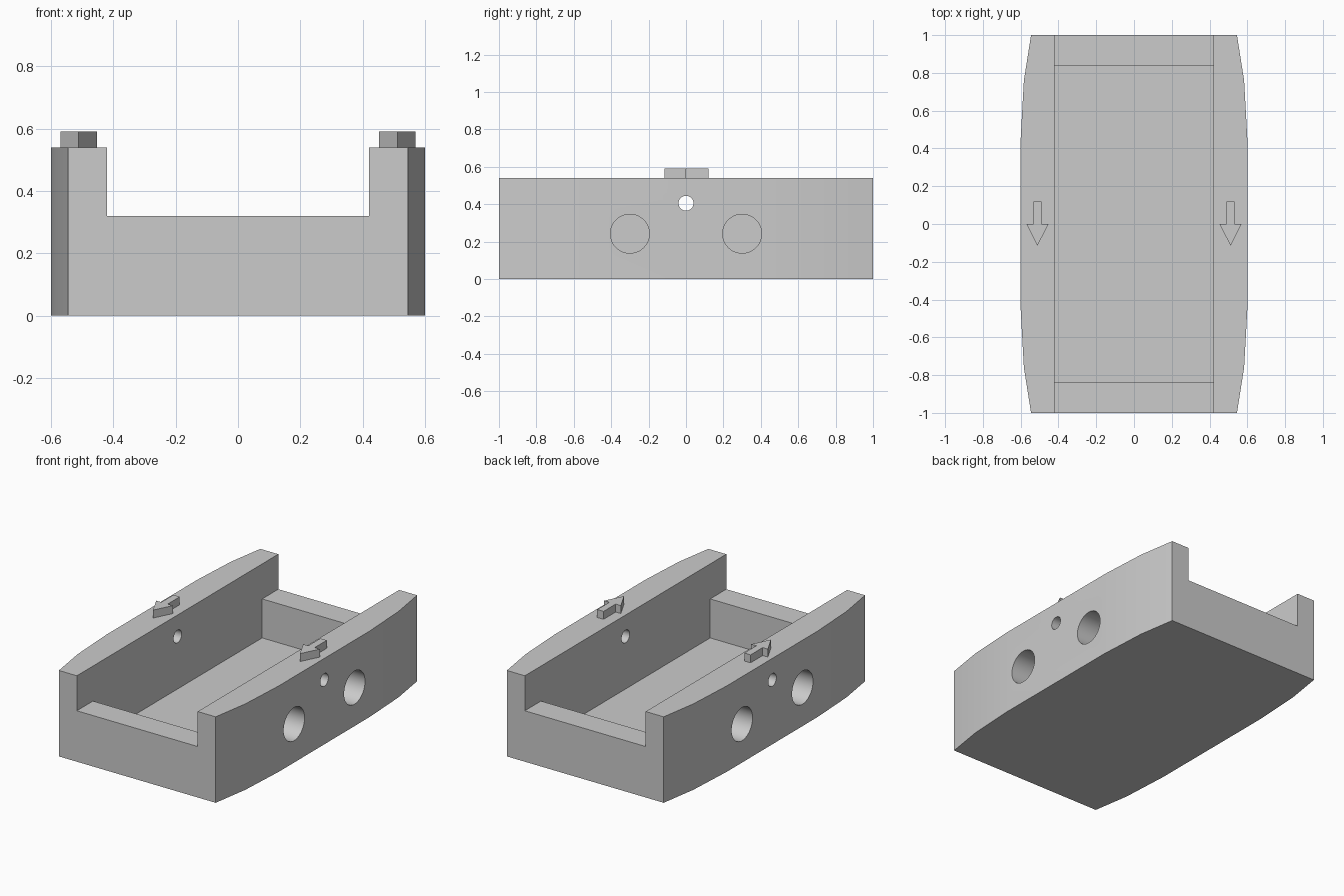
import bpy
import bmesh
from math import radians
from mathutils import Matrix

cube = bpy.data.objects.get("Cube")
if cube:
    bpy.data.objects.remove(cube, do_unlink=True)

grey = bpy.data.materials.new("light grey")
grey.use_nodes = True
COLOUR = (0.6, 0.6, 0.6, 1)
grey.diffuse_color = COLOUR
grey.node_tree.nodes["Principled BSDF"].inputs["Base Color"].default_value = COLOUR


def finish(bm, name):
    bmesh.ops.recalc_face_normals(bm, faces=bm.faces)
    mesh = bpy.data.meshes.new(name)
    bm.to_mesh(mesh)
    bm.free()
    mesh.materials.append(grey)
    obj = bpy.data.objects.new(name, mesh)
    bpy.context.collection.objects.link(obj)
    return obj


def prism(name, outline, bottom, top):
    """Extrude a flat outline upwards."""
    bm = bmesh.new()
    face = bm.faces.new([bm.verts.new((x, y, bottom)) for x, y in outline])
    moved = bmesh.ops.extrude_face_region(bm, geom=[face])["geom"]
    verts = [g for g in moved if isinstance(g, bmesh.types.BMVert)]
    bmesh.ops.translate(bm, verts=verts, vec=(0, 0, top - bottom))
    return finish(bm, name)


def box(name, half_x, half_y, bottom, top):
    corners = [(-half_x, -half_y), (half_x, -half_y), (half_x, half_y), (-half_x, half_y)]
    return prism(name, corners, bottom, top)


def rod(name, x, y, z, radius, length):
    """Cylinder lying along x."""
    bm = bmesh.new()
    place = Matrix.Translation((x, y, z)) @ Matrix.Rotation(radians(90), 4, "Y")
    bmesh.ops.create_cone(bm, cap_ends=True, segments=48, radius1=radius,
                          radius2=radius, depth=length, matrix=place)
    return finish(bm, name)


# Body with gently bowed long sides
quarter = [(0.6, 0.45), (0.583, 0.76), (0.545, 1)]
right_side = [(x, -y) for x, y in reversed(quarter)] + quarter
outline = right_side + [(-x, -y) for x, y in right_side]
body = prism("body", outline, 0, 0.54)

# Cutters: open channel, inner pocket, cross hole and blind side sockets
cutters = [
    box("channel_cutter", 0.42, 1.2, 0.32, 0.8),
    box("pocket_cutter", 0.42, 0.84, 0.075, 0.5),
    rod("cross_hole_cutter", 0, 0, 0.405, 0.04, 1.6),
]
SOCKET_DEPTH = 0.15
for side in (-1, 1):
    for y in (-0.3, 0.3):
        cutters.append(rod("socket_cutter", side * (0.6 - SOCKET_DEPTH + 0.2),
                           y, 0.242, 0.104, 0.4))

for cutter in cutters:
    mod = body.modifiers.new(cutter.name, "BOOLEAN")
    mod.operation = "DIFFERENCE"
    mod.solver = "EXACT"
    mod.object = cutter

# Bake the cuts, then drop the cutters
bpy.context.view_layer.update()
graph = bpy.context.evaluated_depsgraph_get()
cut_mesh = bpy.data.meshes.new_from_object(body.evaluated_get(graph))
body.modifiers.clear()
body.data = cut_mesh
for cutter in cutters:
    bpy.data.objects.remove(cutter, do_unlink=True)

bpy.ops.object.select_all(action="DESELECT")
bpy.context.view_layer.objects.active = body
body.select_set(True)
bpy.ops.object.shade_smooth_by_angle(angle=radians(20))

# Raised direction arrows on the wall tops
half_arrow = [(0, -0.115), (0.058, 0), (0.022, 0), (0.022, 0.12)]
arrow = half_arrow + [(-x, y) for x, y in reversed(half_arrow[1:])]
for name, side in (("left_arrow", 1), ("right_arrow", -1)):
    prism(name, [(x + side * 0.511, y) for x, y in arrow], 0.535, 0.59)
